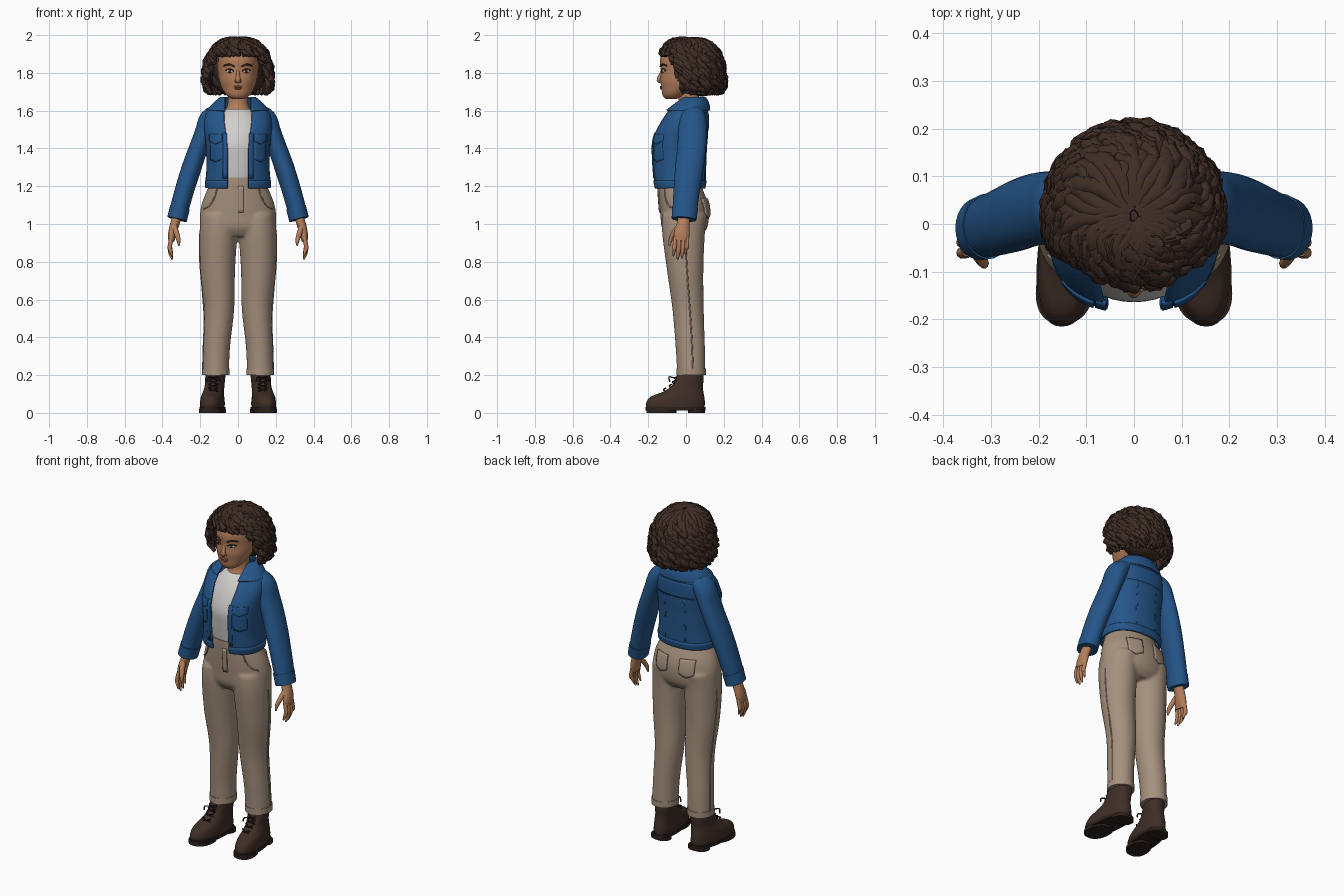
import bpy, bmesh, math, random
from mathutils import Vector, Matrix

random.seed(4)
cube = bpy.data.objects.get("Cube")
if cube:
    bpy.data.objects.remove(cube, do_unlink=True)


def material(name, *rgb):
    m = bpy.data.materials.new(name)
    m.use_nodes = True
    m.diffuse_color = (*rgb, 1)
    m.node_tree.nodes["Principled BSDF"].inputs["Base Color"].default_value = (*rgb, 1)
    return m


HAIR = material("dark brown hair", .052, .027, .02)
SKIN = material("warm skin", .46, .21, .105)
DENIM = material("blue denim", .018, .092, .25)
SHIRT = material("off white cotton", .64, .62, .6)
TROUSER = material("beige twill", .38, .285, .21)
LEATHER = material("brown leather", .05, .027, .02)
SOLE = material("dark sole", .025, .015, .012)
EYE = material("eye white", .6, .52, .45)
IRIS = material("dark iris", .04, .018, .01)
LIP = material("lip rose", .36, .13, .085)
Y_AXIS = Vector((0, 1, 0))


def finish(name, bm, mat, thickness=0):
    bmesh.ops.recalc_face_normals(bm, faces=bm.faces)
    mesh = bpy.data.meshes.new(name)
    bm.to_mesh(mesh)
    bm.free()
    mesh.shade_smooth()
    mesh.set_sharp_from_angle(angle=.8)
    mesh.materials.append(mat)
    ob = bpy.data.objects.new(name, mesh)
    bpy.context.scene.collection.objects.link(ob)
    if thickness:
        mod = ob.modifiers.new("thickness", "SOLIDIFY")
        mod.thickness, mod.offset = thickness, 0
    return ob


def refine(rows, k=4):
    # Smooth spline through rows of numbers
    out, last = [], len(rows) - 1
    for i in range(last):
        quad = [rows[min(max(i + j, 0), last)] for j in (-1, 0, 1, 2)]
        for t in (s / k for s in range(k)):
            out.append(tuple(.5 * (2 * b + (c - a) * t + (2 * a - 5 * b + 4 * c - d) * t * t
                                   + (3 * b - a - 3 * c + d) * t ** 3) for a, b, c, d in zip(*quad)))
    return out + [tuple(rows[-1])]


def bridge(bm, rings, closed=True, caps=True):
    loops = [[bm.verts.new(p) for p in ring] for ring in rings]
    n = len(loops[0])
    for lo, hi in zip(loops, loops[1:]):
        for i in range(n if closed else n - 1):
            j = (i + 1) % n
            bm.faces.new((lo[i], lo[j], hi[j], hi[i]))
    if caps:
        bm.faces.new(loops[0][::-1])
        bm.faces.new(loops[-1])


def add_loft(bm, rows, side=1, power=2, gap=None, shear=0, n=40):
    # Rows hold height, half width, front y, back y and optional centre x
    rings = []
    for z, rx, yf, yb, *cx in rows:
        mid, ry, ring = (yf + yb) / 2, (yb - yf) / 2, []
        start = math.asin(min(gap(z) / rx, .95) ** (power / 2)) if gap else 0
        for i in range(n):
            a = start + (math.tau - 2 * start) * i / (n - 1 if gap else n)
            s, c = math.sin(a), math.cos(a)
            x = math.copysign(abs(s) ** (2 / power), s) * rx
            y = mid - math.copysign(abs(c) ** (2 / power), c) * ry
            ring.append((side * (sum(cx) + x + shear * y), y, z))
        rings.append(ring)
    bridge(bm, rings, not gap, not gap)


def loft(name, rows, mat, thickness=0, **options):
    bm = bmesh.new()
    add_loft(bm, rows, **options)
    return finish(name, bm, mat, thickness)


def add_tube(bm, path, ref=Y_AXIS, n=10, side=1):
    # Path rows hold x, y, z and one or two radii
    rings, pts = [], [Vector((side * p[0], p[1], p[2])) for p in path]
    for i, p in enumerate(pts):
        d = (pts[min(i + 1, len(pts) - 1)] - pts[max(i - 1, 0)]).normalized()
        u = ref.cross(d).normalized()
        v = d.cross(u)
        ra, rb = path[i][3], path[i][-1]
        rings.append([p + u * ra * math.cos(math.tau * k / n) + v * rb * math.sin(math.tau * k / n)
                      for k in range(n)])
    bridge(bm, rings)


def tubes(name, paths, mat, **options):
    bm = bmesh.new()
    for path in paths:
        add_tube(bm, refine(path), **options)
    return finish(name, bm, mat)


def ball(name, centre, scale, mat, turn=0):
    bm = bmesh.new()
    bmesh.ops.create_uvsphere(bm, u_segments=24, v_segments=14, radius=1, matrix=Matrix.Translation(centre)
                              @ Matrix.Rotation(turn, 4, "Z") @ Matrix.Diagonal((*scale, 1)))
    return finish(name, bm, mat)


def surf(rows, x, z, front=-1, power=2):
    # Depth of a lofted surface at x and z
    lo, hi = min(((a, b) for a, b in zip(rows, rows[1:])), key=lambda ab: abs(ab[0][0] + ab[1][0] - 2 * z))
    t = (z - lo[0]) / (hi[0] - lo[0])
    _, rx, yf, yb = (a + (b - a) * t for a, b in zip(lo[:4], hi[:4]))
    return (yf + yb) / 2 + front * (yb - yf) / 2 * max(0, 1 - abs(x / rx) ** power) ** (1 / power)


def patch(name, rows, x0, x1, z0, z1, mat, front=-1, power=2, point=0, off=.004):
    bm, grid, n = bmesh.new(), [], 8
    for j in range(n + 1):
        line = []
        for i in range(n + 1):
            u, v = i / n, j / n
            x, z = x0 + (x1 - x0) * u, z0 + (z1 - z0) * v - point * (1 - abs(2 * u - 1)) * (1 - v)
            line.append((x, surf(rows, x, z, front, power) + front * off, z))
        grid.append(line)
    bridge(bm, grid, False, False)
    return finish(name, bm, mat, .008)


# Trousers: hips and legs fused into one soft surface
hips = refine([(.935, .165, -.1, .08), (.98, .198, -.128, .112), (1.05, .202, -.136, .122),
               (1.12, .188, -.142, .113), (1.2, .155, -.147, .082), (1.245, .138, -.148, .075)])
leg = refine([(.205, .07, -.047, .102, .118), (.35, .071, -.055, .1, .113), (.55, .08, -.072, .094, .1),
              (.75, .092, -.1, .092, .108), (.95, .1, -.126, .1, .104), (1.05, .095, -.127, .112, .1)])
bm = bmesh.new()
add_loft(bm, hips)
for side in (1, -1):
    add_loft(bm, leg, side)
trousers = finish("trousers", bm, TROUSER)
mod = trousers.modifiers.new("fuse", "REMESH")
mod.mode, mod.voxel_size, mod.use_smooth_shade = "VOXEL", .009, True
mod = trousers.modifiers.new("soften", "SMOOTH")
mod.iterations = 5
loft("waistband", [(z, rx + .003, yf - .003, yb + .003) for z, rx, yf, yb in hips if z > 1.2], TROUSER)
patch("fly", hips, 0, .028, 1.06, 1.2, TROUSER, off=.002)

# Jacket body, collar and trims
jacket = refine([(1.19, .164, -.16, .094), (1.23, .167, -.168, .1), (1.3, .162, -.175, .102),
                 (1.4, .165, -.179, .106), (1.46, .17, -.172, .111), (1.52, .176, -.145, .114),
                 (1.57, .17, -.115, .114), (1.61, .15, -.08, .11), (1.64, .108, -.04, .1),
                 (1.66, .083, -.02, .092)])


def opening(z):
    return .055 + .018 * min(1, max(0, (z - 1.4) / .15))


loft("jacket_body", jacket, DENIM, .01, power=2.4, gap=opening, n=64)
loft("jacket_hem", [(z, rx + .004, yf - .004, yb + .004) for z, rx, yf, yb in jacket if z < 1.235],
     DENIM, .01, power=2.4, gap=opening, n=64)
loft("collar", refine([(1.6, .16, -.112, .124), (1.635, .13, -.07, .119), (1.665, .095, -.03, .104),
                       (1.668, .083, -.02, .094)]), DENIM, .01, gap=lambda z: .068, n=48)
patch("back_yoke", jacket, -.145, .145, 1.5, 1.59, DENIM, 1, 2.4, off=.003)
for side, label in ((1, "left"), (-1, "right")):
    patch(label + "_placket", jacket, side * .058, side * .08, 1.24, 1.48, DENIM, power=2.4)
    patch(label + "_chest_pocket", jacket, side * .088, side * .145, 1.34, 1.44, DENIM, power=2.4, point=.012, off=.003)
    patch(label + "_pocket_flap", jacket, side * .084, side * .15, 1.44, 1.475, DENIM, power=2.4, point=.018, off=.008)
    patch(label + "_back_seam", jacket, side * .06, side * .068, 1.24, 1.5, DENIM, 1, 2.4, off=.002)
    # Sleeve and cuff
    tubes(label + "_sleeve", [[(.1, .035, 1.59, .045, .06), (.148, .035, 1.555, .056, .072),
                               (.18, .034, 1.48, .05, .076), (.21, .03, 1.4, .05, .076),
                               (.245, .018, 1.3, .052, .075), (.28, .005, 1.19, .051, .07),
                               (.305, -.004, 1.1, .05, .066), (.32, -.01, 1.035, .049, .062)]],
          DENIM, n=28, side=side)
    tubes(label + "_cuff", [[(.307, -.005, 1.088, .053, .069), (.323, -.01, 1.025, .053, .066)]],
          DENIM, n=28, side=side)
    # Hand with four fingers and a thumb
    tubes(label + "_palm", [[(.318, -.01, 1.05, .026, .032), (.335, -.015, 1, .024, .034),
                             (.348, -.022, .95, .022, .041), (.353, -.027, .91, .016, .038)]],
          SKIN, n=20, side=side)
    digits = [[(.351, y, .93, .011), (.361, y - .003, .88, .0115), (.357, y - .006, tip + .03, .01),
               (.347, y - .01, tip, .004)] for y, tip in ((-.057, .83), (-.035, .812), (-.013, .818), (.007, .84))]
    digits.append([(.338, -.035, .99, .016), (.325, -.065, .95, .014), (.315, -.082, .915, .011), (.313, -.088, .885, .004)])
    tubes(label + "_fingers", digits, SKIN, side=side)
    # Trouser pockets, side seam and turned cuff
    patch(label + "_back_pocket", hips, side * .04, side * .125, 1.05, 1.135, TROUSER, 1, point=.02, off=.007)
    tubes(label + "_front_pocket_edge", [[(x, surf(hips, x, z), z, .004) for x, z in
                                          ((.11, 1.19), (.125, 1.14), (.15, 1.1), (.18, 1.08))]], TROUSER, side=side)
    tubes(label + "_side_seam", [[(cx + rx - .001, (yf + yb) / 2 + .01, z, .004)
                                  for z, rx, yf, yb, cx in leg[1:-4:3]]], TROUSER, side=side)
    loft(label + "_trouser_cuff", [(z, .073, -.05, .105, .118) for z in (.2, .235)], TROUSER, side=side)
    # Boot with sole, heel and laces
    boot = refine([(.024, .06, -.207, .096, .13), (.05, .063, -.212, .1, .13), (.085, .059, -.188, .097, .13),
                   (.11, .055, -.125, .092, .128), (.14, .051, -.08, .09, .125), (.18, .052, -.055, .093, .123),
                   (.212, .052, -.045, .093, .121)])
    shape = dict(side=side, power=2.3, shear=-.1)
    loft(label + "_boot", boot, LEATHER, **shape)
    loft(label + "_welt", [(z, .066, -.215, .102, .13) for z in (.012, .03)], SOLE, **shape)
    loft(label + "_heel", [(z, .06, .01, .1, .13) for z in (0, .02)], SOLE, **shape)
    loft(label + "_tread", [(z, .062, -.21, -.05, .13) for z in (0, .02)], SOLE, **shape)
    laces = []
    for z in (.115, .135, .155, .175):
        y = surf(boot, 0, z)
        laces += [[(.13 - s * .024, y + .008, z, .004), (.132, y - .003, z + .008, .004),
                   (.13 + s * .024, y + .008, z + .016, .004)] for s in (1, -1)]
    laces += [[(.13, -.062, .185, .004), (.13 + s * .025, -.09, .19, .004), (.13 + s * .035, -.085, .165, .004)]
              for s in (1, -1)]
    tubes(label + "_laces", laces, SOLE, n=6, side=side)

# Shirt and neck
loft("shirt", refine([(1.2, .13, -.138, .07), (1.26, .14, -.148, .08), (1.34, .145, -.158, .085),
                      (1.42, .148, -.163, .09), (1.5, .145, -.138, .09), (1.56, .12, -.105, .09),
                      (1.595, .09, -.078, .085), (1.61, .074, -.06, .08)]), SHIRT)
loft("neck", refine([(1.57, .078, -.068, .08), (1.605, .066, -.052, .078), (1.64, .054, -.04, .07),
                     (1.73, .052, -.04, .07)]), SKIN)

# Head and face
head = refine([(1.662, .03, -.105, -.05), (1.672, .05, -.118, -.02), (1.69, .068, -.126, .01),
               (1.72, .086, -.13, .06), (1.76, .1, -.136, .1), (1.81, .105, -.133, .12),
               (1.86, .105, -.138, .125), (1.9, .098, -.128, .12), (1.94, .075, -.09, .1), (1.958, .03, -.03, .05)])
loft("head", head, SKIN)
tubes("nose", [[(0, -.125, 1.815, .007, .007), (0, -.135, 1.785, .01, .011), (0, -.141, 1.762, .014, .014),
                (0, -.134, 1.75, .008, .007)]], SKIN, n=16)
ball("upper_lip", (0, -.131, 1.727), (.024, .008, .005), LIP)
ball("lower_lip", (0, -.13, 1.718), (.02, .009, .006), LIP)
for side, label in ((1, "left"), (-1, "right")):
    ball(label + "_nostril", (side * .012, -.135, 1.757), (.008, .009, .007), SKIN)
    eye = Vector((side * .043, surf(head, .043, 1.81), 1.81))
    ball(label + "_eye", eye, (.019, .005, .01), EYE, side * .35)
    ball(label + "_iris", eye + Vector((0, -.003, 0)), (.009, .004, .0095), IRIS, side * .35)
    for part, mat, lift, size, xs in (("_lashes", IRIS, 1.814, .003, (.022, .043, .066)),
                                      ("_brow", HAIR, 1.838, .0045, (.02, .047, .074))):
        tubes(label + part, [[(x, surf(head, x, lift) - .002, lift + dz, size) for x, dz in zip(xs, (-.004, .007, 0))]],
              mat, n=8, side=side)

# Hair: scalp masses under many curled locks
ball("scalp_crown", (0, .02, 1.915), (.125, .145, .055), HAIR)
ball("scalp_back", (0, .055, 1.82), (.132, .122, .13), HAIR)
ball("scalp_nape", (0, .085, 1.765), (.14, .1, .09), HAIR)
outline = refine([(.012, 1.976), (.075, 1.966), (.12, 1.93), (.15, 1.87), (.164, 1.8), (.165, 1.73), (.145, 1.683)], 8)


def add_lock(bm, a, start, end, radius, curl, lift):
    path, phase, steps = [], random.uniform(0, math.tau), 13
    for i in range(steps):
        t = start + (end - start) * i / (steps - 1)
        k = min(int(t), len(outline) - 2)
        r, z = (p + (q - p) * (t - k) for p, q in zip(outline[k], outline[k + 1]))
        wave = i * 1.1 + phase
        turn = a + curl * math.sin(wave) / max(r, .06)
        r += lift + .5 * curl * math.cos(wave)
        size = radius * math.sin(math.pi * (.12 + .8 * i / (steps - 1))) ** .6
        path.append((r * math.sin(turn), .02 - 1.02 * r * math.cos(turn), z, size))
    add_tube(bm, path, Vector((math.cos(a), math.sin(a), 0)), 8)


def reach(a):
    # Locks stop at the forehead in front and hang lower behind
    lowest = 1.885 - .2 * min(1, max(0, (abs(a) - .9) / .5))
    return max(i for i, p in enumerate(outline) if p[1] >= lowest)


bm = bmesh.new()
count = 34
for i in range(count):
    a = math.tau * (i + .5) / count - math.pi
    add_lock(bm, a, 0, reach(a), .023, .01, 0)
for i in range(210):
    a = random.uniform(-math.pi, math.pi)
    end = reach(a) * random.uniform(.45, 1) ** .7
    add_lock(bm, a, max(0, end - random.uniform(11, 18)), end, random.uniform(.013, .02), .016, .01)
finish("hair_locks", bm, HAIR)
